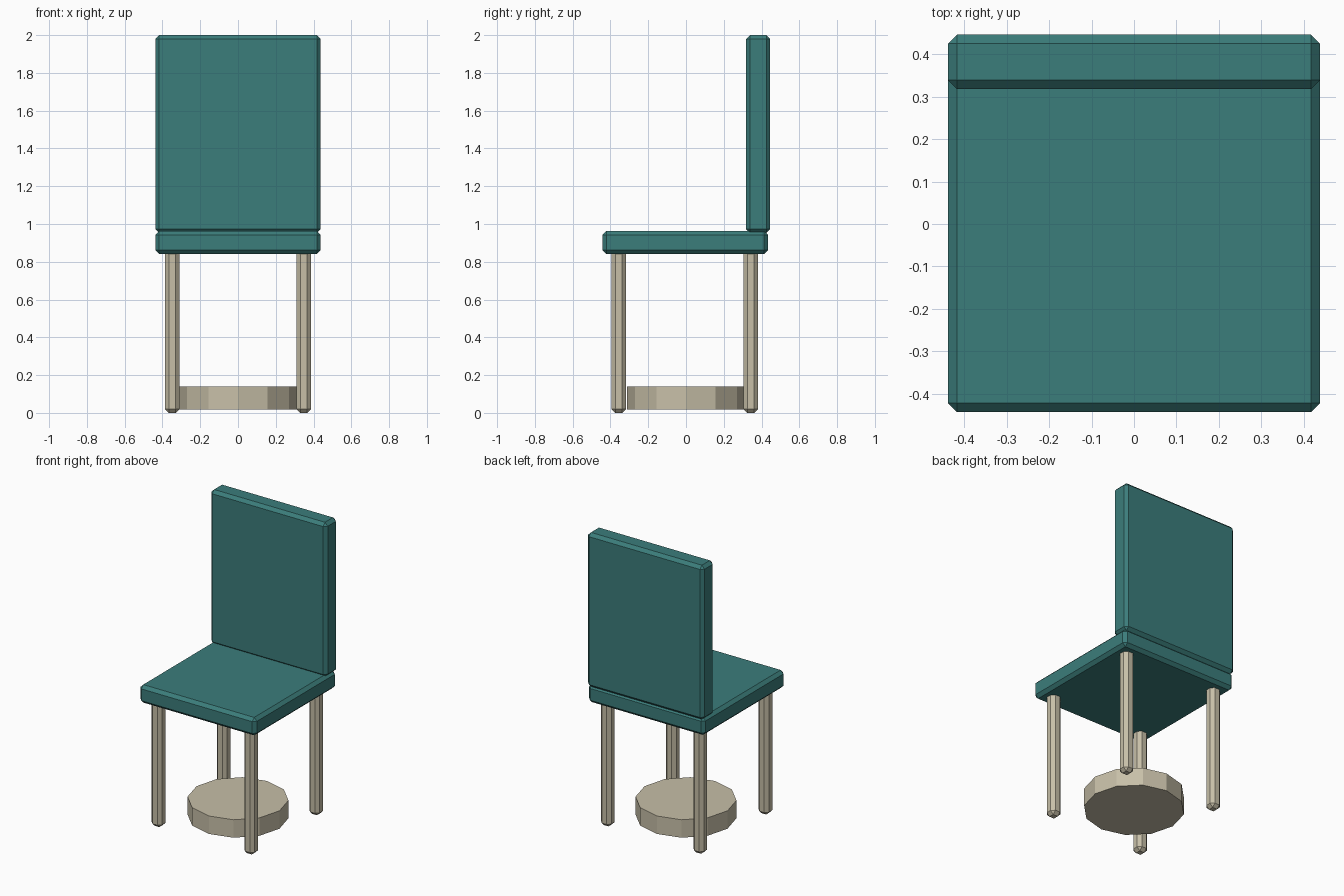
import bpy

if "Cube" in bpy.data.objects:
    bpy.data.objects.remove(bpy.data.objects["Cube"])


def material(name, rgb):
    m = bpy.data.materials.new(name)
    m.diffuse_color = (*rgb, 1.0)
    m.use_nodes = True
    m.node_tree.nodes["Principled BSDF"].inputs["Base Color"].default_value = m.diffuse_color
    return m


teal = material("teal upholstery", (0.044, 0.205, 0.198))
beige = material("beige wood", (0.571, 0.521, 0.390))


def chamfered_box(name, lo, hi, mat, chamfer=0.021):
    """Box between two corners with flat chamfered edges."""
    bpy.ops.mesh.primitive_cube_add(size=1)
    ob = bpy.context.object
    ob.name = name
    ob.location = [(a + b) / 2 for a, b in zip(lo, hi)]
    ob.scale = [b - a for a, b in zip(lo, hi)]
    bpy.ops.object.transform_apply(location=False, rotation=False, scale=True)
    bevel = ob.modifiers.new("chamfer", 'BEVEL')
    bevel.width = chamfer
    bevel.segments = 1
    ob.data.materials.append(mat)
    return ob


# Seat cushion and upright backrest
chamfered_box("seat", (-0.438, -0.443, 0.842), (0.438, 0.435, 0.964), teal)
chamfered_box("backrest", (-0.438, 0.318, 0.952), (0.438, 0.446, 2.0), teal)

# Four slim legs, tops sunk into the seat
for side, x in (("left", -0.348), ("right", 0.348)):
    for end, y in (("front", -0.356), ("back", 0.343)):
        chamfered_box(f"{end}_{side}_leg", (x - 0.039, y - 0.039, 0.0),
                      (x + 0.039, y + 0.039, 0.87), beige)

# Twelve-sided disc between the legs
bpy.ops.mesh.primitive_cylinder_add(vertices=12, radius=0.312, depth=0.122,
                                    location=(0, 0, 0.079))
disc = bpy.context.object
disc.name = "base_disc"
disc.data.materials.append(beige)
